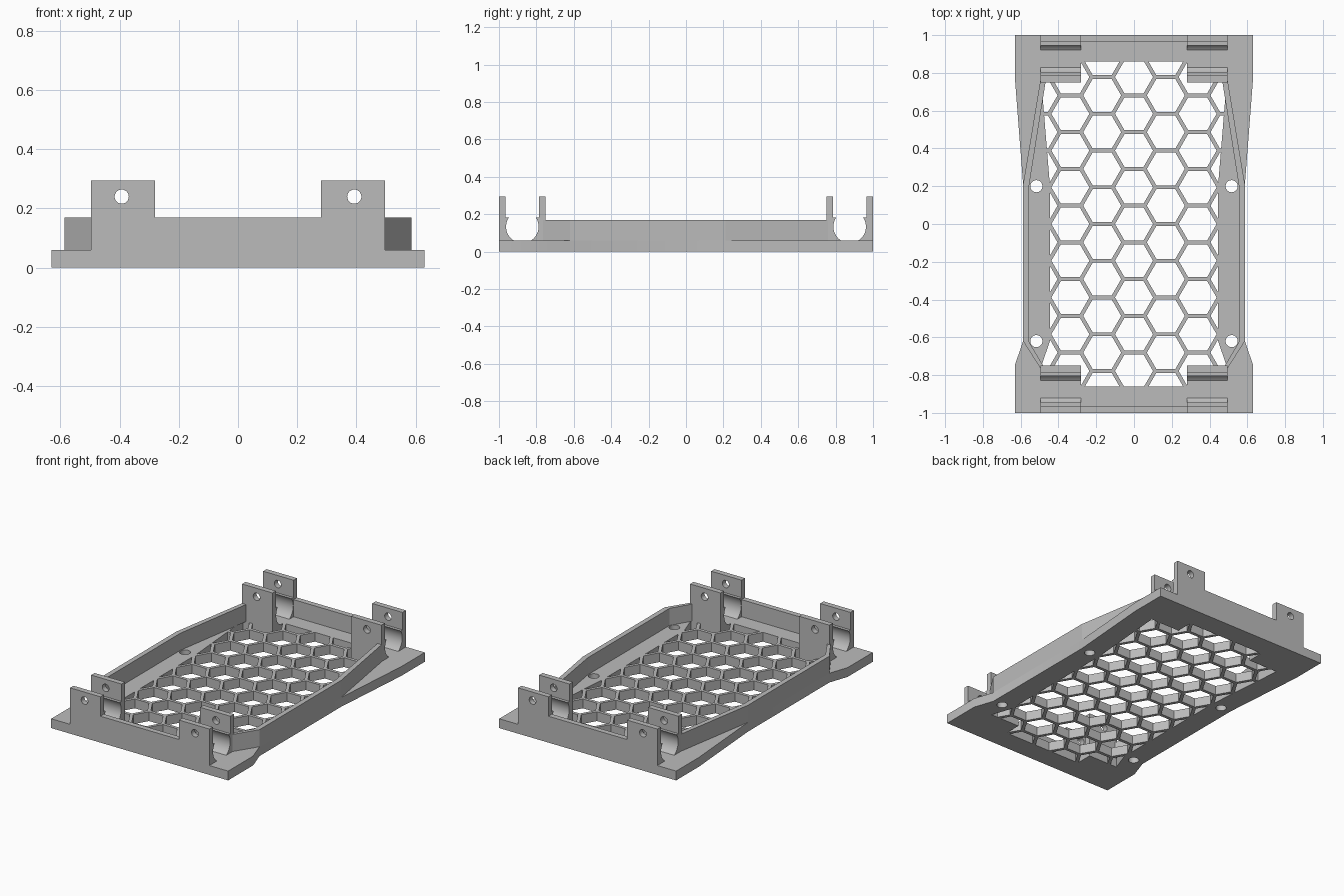
import bpy, bmesh, math
from mathutils import Vector

cube = bpy.data.objects.get("Cube")
if cube:
    bpy.data.objects.remove(cube, do_unlink=True)

grey = bpy.data.materials.new("plain grey")
grey.use_nodes = True
grey.diffuse_color = (0.5, 0.5, 0.5, 1)
grey.node_tree.nodes["Principled BSDF"].inputs["Base Color"].default_value = (0.5, 0.5, 0.5, 1)

PLATE, WALL, TAB = 0.06, 0.17, 0.295


def prisms(name, outlines, direction):
    """One object made of outlines extruded along a direction."""
    bm = bmesh.new()
    for outline in outlines:
        face = bm.faces.new([bm.verts.new(p) for p in outline])
        top = bmesh.ops.extrude_face_region(bm, geom=[face], use_keep_orig=True)
        moved = [v for v in top["geom"] if isinstance(v, bmesh.types.BMVert)]
        bmesh.ops.translate(bm, verts=moved, vec=Vector(direction))
    bmesh.ops.recalc_face_normals(bm, faces=bm.faces)
    mesh = bpy.data.meshes.new(name)
    bm.to_mesh(mesh)
    bm.free()
    mesh.materials.append(grey)
    obj = bpy.data.objects.new(name, mesh)
    bpy.context.collection.objects.link(obj)
    return obj


def combine(obj, other, operation):
    """Apply a boolean and discard the helper."""
    other.hide_render = True
    mod = obj.modifiers.new("cut", 'BOOLEAN')
    mod.operation, mod.object, mod.solver = operation, other, 'EXACT'
    bpy.context.view_layer.update()
    graph = bpy.context.evaluated_depsgraph_get()
    mesh = bpy.data.meshes.new_from_object(obj.evaluated_get(graph))
    obj.modifiers.clear()
    obj.data = mesh
    bpy.data.objects.remove(other, do_unlink=True)


def smooth(obj):
    bpy.ops.object.select_all(action='DESELECT')
    obj.select_set(True)
    bpy.context.view_layer.objects.active = obj
    bpy.ops.object.shade_smooth_by_angle(angle=math.radians(30))


def both_sides(half, z):
    """Mirror a right-hand outline into a closed symmetric one."""
    return [(x, y, z) for x, y in half] + [(-x, y, z) for x, y in reversed(half)]


def ring(cx, cy, r, n):
    return [(cx + r * math.cos(math.tau * k / n), cy + r * math.sin(math.tau * k / n))
            for k in range(n)]


# Base plate with waisted outline
plate_half = [(0.63, 1), (0.63, 0.765), (0.587, 0.21), (0.587, -0.62), (0.63, -0.745), (0.63, -1)]
base_plate = prisms("base_plate", [both_sides(plate_half, 0)], (0, 0, PLATE))

# Honeycomb openings, trimmed to the central window
pitch = 0.1945
hexes = []
for i in range(-3, 4):
    for j in range(-6, 7):
        cy = (j + 0.5 * (i % 2)) * pitch
        hexes.append([(x, y, -0.05) for x, y in
                      ring(i * pitch * math.sqrt(0.75), cy, 0.1005, 6)])
honeycomb = prisms("honeycomb_cutter", hexes, (0, 0, 0.2))
window_half = [(0.28, 0.86), (0.28, 0.75), (0.49, 0.75), (0.445, 0.2),
               (0.445, -0.62), (0.49, -0.75), (0.28, -0.75), (0.28, -0.86)]
window = prisms("window_cutter", [both_sides(window_half, -0.02)], (0, 0, 0.12))
combine(honeycomb, window, 'INTERSECT')
combine(base_plate, honeycomb, 'DIFFERENCE')

# Mounting holes
holes = [[(x, y, -0.05) for x, y in ring(sx * 0.517, cy, 0.032, 32)]
         for sx in (-1, 1) for cy in (0.2, -0.62)]
combine(base_plate, prisms("hole_cutter", holes, (0, 0, 0.2)), 'DIFFERENCE')
smooth(base_plate)

# Bent side walls
outer = [(0.495, 0.765), (0.587, 0.21), (0.587, -0.62), (0.495, -0.765)]
inner = [(0.472, -0.765), (0.555, -0.625), (0.555, 0.205), (0.466, 0.765)]
for side, sx in (("left", 1), ("right", -1)):
    prisms(side + "_side_wall", [[(sx * x, y, PLATE) for x, y in outer + inner]],
           (0, 0, WALL - PLATE))

# Jaw profile: upright tab, small lip and rounded cradle (u from cradle centre, z)
radius, centre_z, lip_z = 0.087, 0.133, 0.183
start = math.asin((lip_z - centre_z) / radius)
end = math.asin((PLATE - centre_z) / radius)
arc = [start + (end - start) * k / 20 for k in range(21)]
jaw = [(0.125, PLATE), (0.125, TAB), (0.09, TAB), (0.09, lip_z)]
jaw += [(radius * math.cos(a), centre_z + radius * math.sin(a)) for a in arc]

for end_name, sy in (("back", 1), ("front", -1)):
    # Low wall joining the two outer jaws
    y0, y1 = sy * 0.965, sy * 1.0
    prisms(end_name + "_end_wall",
           [[(-0.28, y0, PLATE), (0.28, y0, PLATE), (0.28, y1, PLATE), (-0.28, y1, PLATE)]],
           (0, 0, WALL - PLATE))
    for side, sx in (("left", 1), ("right", -1)):
        for place, d in (("outer", 1), ("inner", -1)):
            part = prisms("_".join((end_name, side, place, "jaw")),
                          [[(sx * 0.28, sy * (0.875 + d * u), z) for u, z in jaw]],
                          (sx * 0.216, 0, 0))
            pin = [(x, sy * 0.7, z) for x, z in ring(sx * 0.393, 0.24, 0.024, 24)]
            combine(part, prisms("pin_cutter", [pin], (0, sy * 0.4, 0)), 'DIFFERENCE')
            smooth(part)
